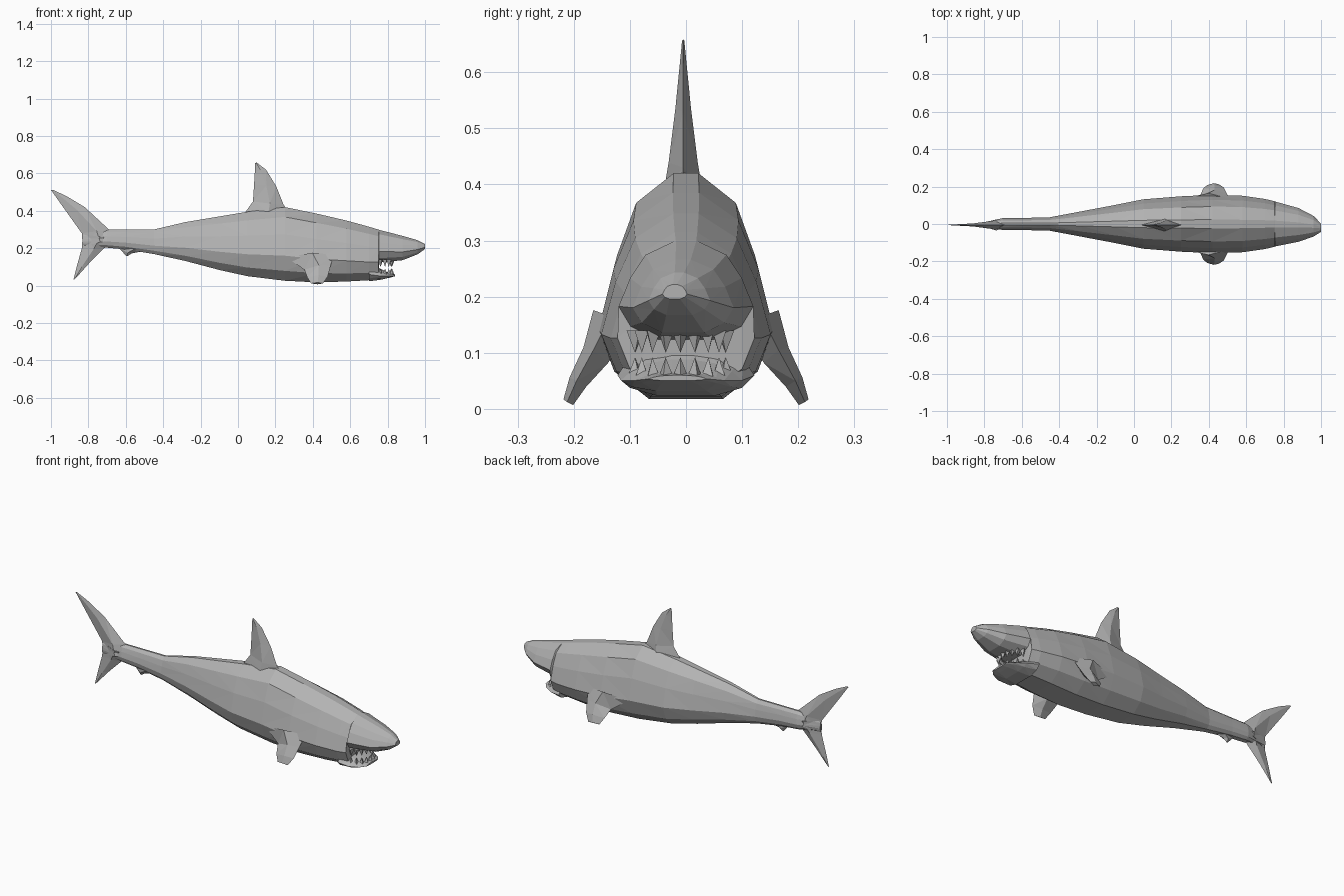
import bpy, bmesh, math
from mathutils import Vector

cube = bpy.data.objects.get("Cube")
if cube:
    bpy.data.objects.remove(cube, do_unlink=True)

grey = bpy.data.materials.new("shark_grey")
grey.use_nodes = True
colour = (0.45, 0.45, 0.45, 1)
grey.diffuse_color = colour
grey.node_tree.nodes["Principled BSDF"].inputs["Base Color"].default_value = colour


def finish(name, bm):
    """Turn a bmesh into a flat faceted object."""
    bmesh.ops.recalc_face_normals(bm, faces=bm.faces[:])
    bmesh.ops.triangulate(bm, faces=bm.faces[:])
    mesh = bpy.data.meshes.new(name)
    bm.to_mesh(mesh)
    bm.free()
    mesh.materials.append(grey)
    ob = bpy.data.objects.new(name, mesh)
    bpy.context.collection.objects.link(ob)
    return ob


def loft(name, rings):
    """Skin a list of equally long point rings and cap both ends."""
    bm = bmesh.new()
    loops = [[bm.verts.new(p) for p in ring] for ring in rings]
    n = len(loops[0])
    for a, b in zip(loops, loops[1:]):
        for i in range(n):
            j = (i + 1) % n
            bm.faces.new((a[i], a[j], b[j], b[i]))
    bm.faces.new(loops[0])
    bm.faces.new(loops[-1])
    return finish(name, bm)


# Cross-section: half-width and height fractions, mirrored to the other side
HALF = [(.15, 1), (.6, .87), (.83, .64), (1, .36), (.82, .16), (.42, .03)]
SECTION = HALF + [(-y, z) for y, z in reversed(HALF)]


def body_ring(x, low, high, width, centre=0):
    return [(x, centre + y * width, low + z * (high - low)) for y, z in SECTION]


def fin(name, sections, normal):
    """Diamond-section fin; each section is front point, back point, half thickness."""
    rings = []
    for front, back, thick in sections:
        f, b = Vector(front), Vector(back)
        mid, off = f.lerp(b, .45), Vector(normal).normalized() * thick
        rings.append([f, mid + off, b, mid - off])
    return loft(name, rings)


def flat_fin(name, sections):
    """Upright fin given by x, z points on the centre plane."""
    return fin(name, [((a, -.005, b), (c, -.005, d), t)
                      for a, b, c, d, t in sections], (0, 1, 0))


# Body with a step at the back of the mouth, then the overhanging snout
loft("body", [body_ring(*s) for s in [
    (-.83, .215, .275, .008, -.005), (-.7, .2, .3, .032), (-.6, .19, .3, .032),
    (-.45, .165, .3, .036), (-.28, .125, .34, .068), (-.1, .075, .37, .102),
    (.05, .04, .395, .132), (.25, .014, .42, .148), (.42, .006, .385, .156),
    (.58, .012, .348, .151), (.7, .02, .315, .134), (.75, .028, .3, .122),
    (.755, .118, .298, .12), (.88, .132, .266, .09, -.005),
    (.96, .165, .243, .055, -.012), (1, .195, .222, .022, -.02)]])

# Lower jaw
loft("lower_jaw", [body_ring(*s) for s in [
    (.7, .02, .13, .122), (.765, .03, .088, .108, -.008),
    (.815, .043, .064, .08, -.012), (.84, .05, .06, .052, -.015)]])

# Teeth along the two jaw arcs
for name, root, tip, count in [("lower_teeth", .052, .092, 9),
                               ("upper_teeth", .14, .1, 9)]:
    bm = bmesh.new()
    for i in range(count):
        a = math.radians(-72 + 144 * i / (count - 1))
        x, y = .735 + .088 * math.cos(a), -.01 + .085 * math.sin(a)
        base = [bm.verts.new((x + .016 * math.cos(a + k), y + .016 * math.sin(a + k), root))
                for k in (0, 1.8, math.pi, 4.5)]
        top = bm.verts.new((x, y, tip))
        bm.faces.new(base)
        for k in range(4):
            bm.faces.new((base[k], base[(k + 1) % 4], top))
    finish(name, bm)

# Dorsal fin
flat_fin("dorsal_fin", [
    (.27, .4, .03, .38, .034), (.245, .43, .08, .45, .026), (.205, .53, .086, .54, .014),
    (.15, .62, .09, .61, .006), (.1, .658, .092, .655, .002)])

# Tail fin lobes
flat_fin("upper_tail_lobe", [
    (-.66, .25, -.83, .21, .03), (-.69, .3, -.835, .28, .022), (-.82, .42, -.91, .385, .008),
    (-.92, .48, -.96, .455, .004), (-.985, .51, -1, .512, .001)])
flat_fin("lower_tail_lobe", [
    (-.66, .25, -.83, .275, .03), (-.715, .2, -.835, .2, .016),
    (-.8, .115, -.86, .11, .006), (-.865, .042, -.88, .03, .001)])

# Small fin under the tail
flat_fin("anal_fin", [
    (-.48, .19, -.64, .205, .022), (-.57, .172, -.615, .178, .012), (-.59, .158, -.6, .16, .003)])

# Paired pectoral fins
for side, name in ((1, "left_pectoral_fin"), (-1, "right_pectoral_fin")):
    fin(name, [
        ((.51, side * .135, .165), (.26, side * .135, .15), .035),
        ((.495, side * .165, .105), (.355, side * .155, .085), .026),
        ((.48, side * .195, .05), (.37, side * .19, .045), .017),
        ((.455, side * .212, .012), (.39, side * .207, .012), .01)],
        (0, side * .85, .5))
